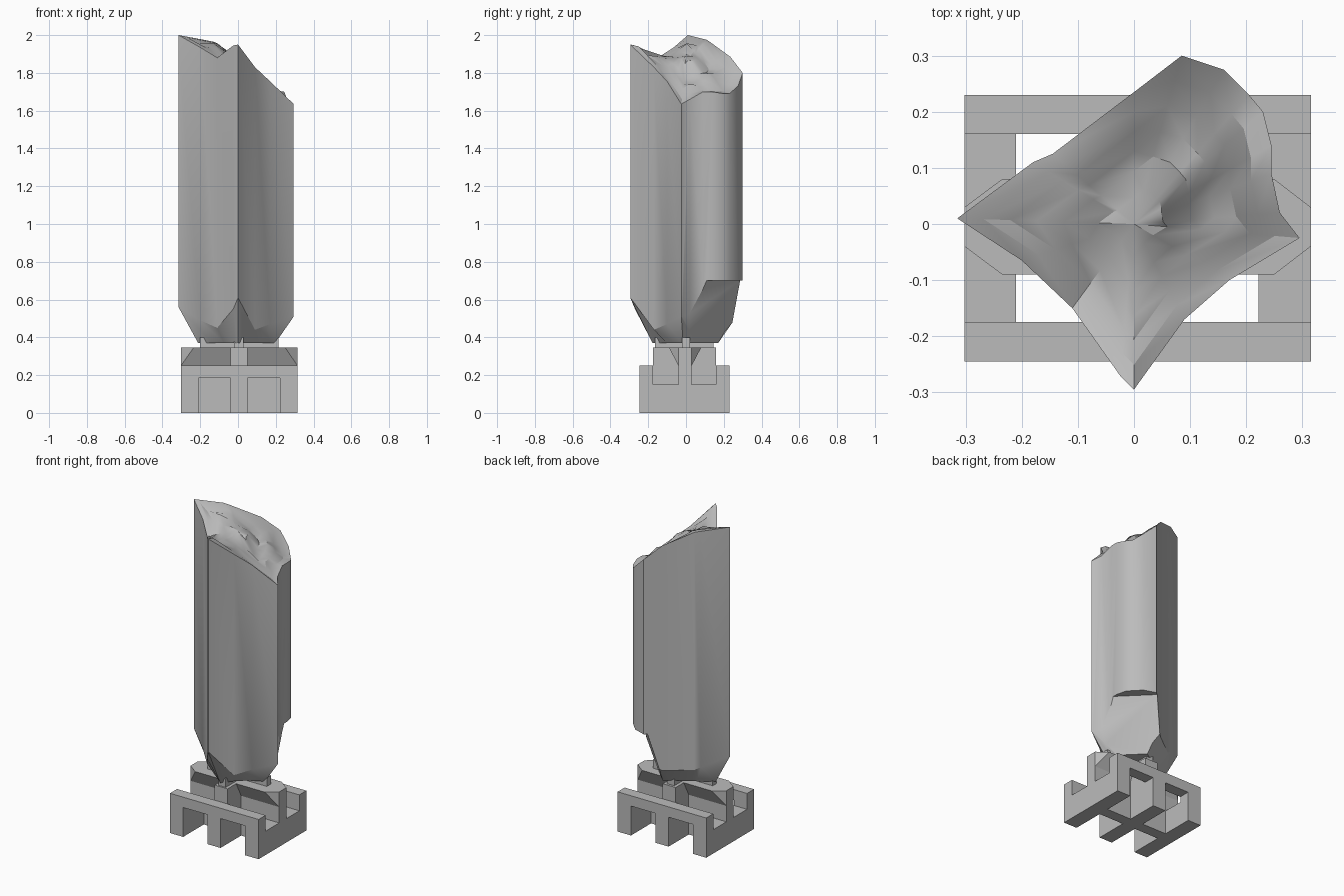
import bpy, bmesh, math
from mathutils import Vector

cube = bpy.data.objects.get("Cube")
if cube:
    bpy.data.objects.remove(cube, do_unlink=True)

grey = bpy.data.materials.new("plain_grey")
grey.use_nodes = True
grey.diffuse_color = (0.5, 0.5, 0.5, 1)
grey.node_tree.nodes["Principled BSDF"].inputs["Base Color"].default_value = (0.5, 0.5, 0.5, 1)


def finish(name, bm):
    bmesh.ops.recalc_face_normals(bm, faces=bm.faces)
    mesh = bpy.data.meshes.new(name)
    bm.to_mesh(mesh)
    bm.free()
    mesh.materials.append(grey)
    obj = bpy.data.objects.new(name, mesh)
    bpy.context.collection.objects.link(obj)
    return obj


def hull(name, points):
    bm = bmesh.new()
    for p in points:
        bm.verts.new(p)
    bmesh.ops.convex_hull(bm, input=bm.verts)
    bmesh.ops.dissolve_limit(bm, angle_limit=0.01, verts=bm.verts, edges=bm.edges)
    return finish(name, bm)


def box(name, xs, ys, zs):
    return hull(name, [(x, y, z) for x in xs for y in ys for z in zs])


# Base frame: two rails on legs, joined by low cross bars
RAILS = {"front": (-0.245, -0.175), "back": (0.16, 0.23)}
BARS = {"right": (-0.302, -0.21), "middle": (-0.04, 0.05), "left": (0.222, 0.315)}
for side, ys in RAILS.items():
    box(side + "_rail", (-0.302, 0.315), ys, (0.185, 0.25))
    for pos, xs in BARS.items():
        box(f"{side}_{pos}_leg", xs, ys, (0, 0.185))
for pos, xs in BARS.items():
    top = 0.345 if pos == "middle" else 0.15
    box(pos + "_cross_bar", xs, (-0.175, 0.16), (0, top))
box("long_beam", (-0.302, 0.315), (-0.04, 0.03), (0, 0.25))

# Flared pedestal: narrow beam below, eight-sided plate above
pedestal = [(x, y, z) for x in (-0.302, 0.315) for y in (-0.04, 0.03) for z in (0.25, 0.345)]
pedestal += [(x, y, 0.345) for x in (-0.235, 0.25) for y in (-0.09, 0.08)]
hull("pedestal", pedestal)

# Small cross under the column
box("stem_long", (-0.2, 0.215), (-0.02, 0.02), (0.34, 0.4))
box("stem_short", (-0.02, 0.03), (-0.165, 0.145), (0.34, 0.4))

# Column outline: x, y, top height, height where the taper starts
RING = [
    (-0.315, 0.01, 2.0, 0.56), (-0.18, 0.11, 1.975, 0.49), (-0.145, 0.125, 1.965, 0.47),
    (0, 0.235, 1.885, 0.47), (0.085, 0.3, 1.8, 0.52), (0.16, 0.275, 1.73, 0.5),
    (0.205, 0.23, 1.69, 0.48), (0.23, 0.2, 1.69, 0.47), (0.245, 0.14, 1.7, 0.46),
    (0.245, 0.09, 1.7, 0.46), (0.26, 0.02, 1.66, 0.48), (0.295, -0.025, 1.635, 0.51),
    (0.17, -0.1, 1.755, 0.47), (0.09, -0.17, 1.83, 0.44), (0, -0.295, 1.95, 0.61),
    (-0.025, -0.27, 1.945, 0.55), (-0.11, -0.15, 1.88, 0.45), (-0.2, -0.065, 1.935, 0.49),
]
INNER = [(-0.15, 0.03, 1.96), (0, 0.02, 1.89), (0.1, 0.12, 1.8), (0.17, 0.02, 1.74), (0, -0.18, 1.89)]
samples = [r[:3] for r in RING] + INNER


def top_height(x, y):
    total = weight = 0
    for sx, sy, sz in samples:
        w = 1 / (math.hypot(x - sx, y - sy) ** 3 + 1e-6)
        total += w * sz
        weight += w
    return total / weight


bm = bmesh.new()
rings = [
    [bm.verts.new((0.67 * x, 0.6 * y, 0.37)) for x, y, t, c in RING],
    [bm.verts.new((x, y, c)) for x, y, t, c in RING],
    [bm.verts.new((x, y, t)) for x, y, t, c in RING],
]
for s in (0.85, 0.7, 0.55, 0.4, 0.2):
    rings.append([bm.verts.new((x * s, y * s, top_height(x * s, y * s))) for x, y, t, c in RING])
n = len(RING)
for low, high in zip(rings, rings[1:]):
    for i in range(n):
        j = (i + 1) % n
        bm.faces.new((low[i], low[j], high[j], high[i]))
bm.faces.new(rings[0])
peak = bm.verts.new((0, 0, top_height(0, 0)))
for i in range(n):
    bm.faces.new((rings[-1][i], rings[-1][(i + 1) % n], peak))
column = finish("column", bm)

# Sloped undercut on the back left flank
diagonal = Vector((1, 1, 0)).normalized()
across = Vector((-1, 1, 0)).normalized()
profile = [(0.25, 0.7), (0.6, 0.7), (0.6, 0.3), (0.13, 0.3)]
cutter = hull("undercut_cutter",
              [diagonal * s + across * w + Vector((0, 0, z)) for s, z in profile for w in (-0.5, 0.5)])
cutter.hide_render = True
cut = column.modifiers.new("undercut", "BOOLEAN")
cut.operation = "DIFFERENCE"
cut.solver = "EXACT"
cut.object = cutter
bpy.ops.object.select_all(action="DESELECT")
bpy.context.view_layer.objects.active = column
column.select_set(True)
bpy.ops.object.modifier_apply(modifier=cut.name)
bpy.data.objects.remove(cutter, do_unlink=True)
bpy.ops.object.shade_smooth_by_angle(angle=math.radians(30))
